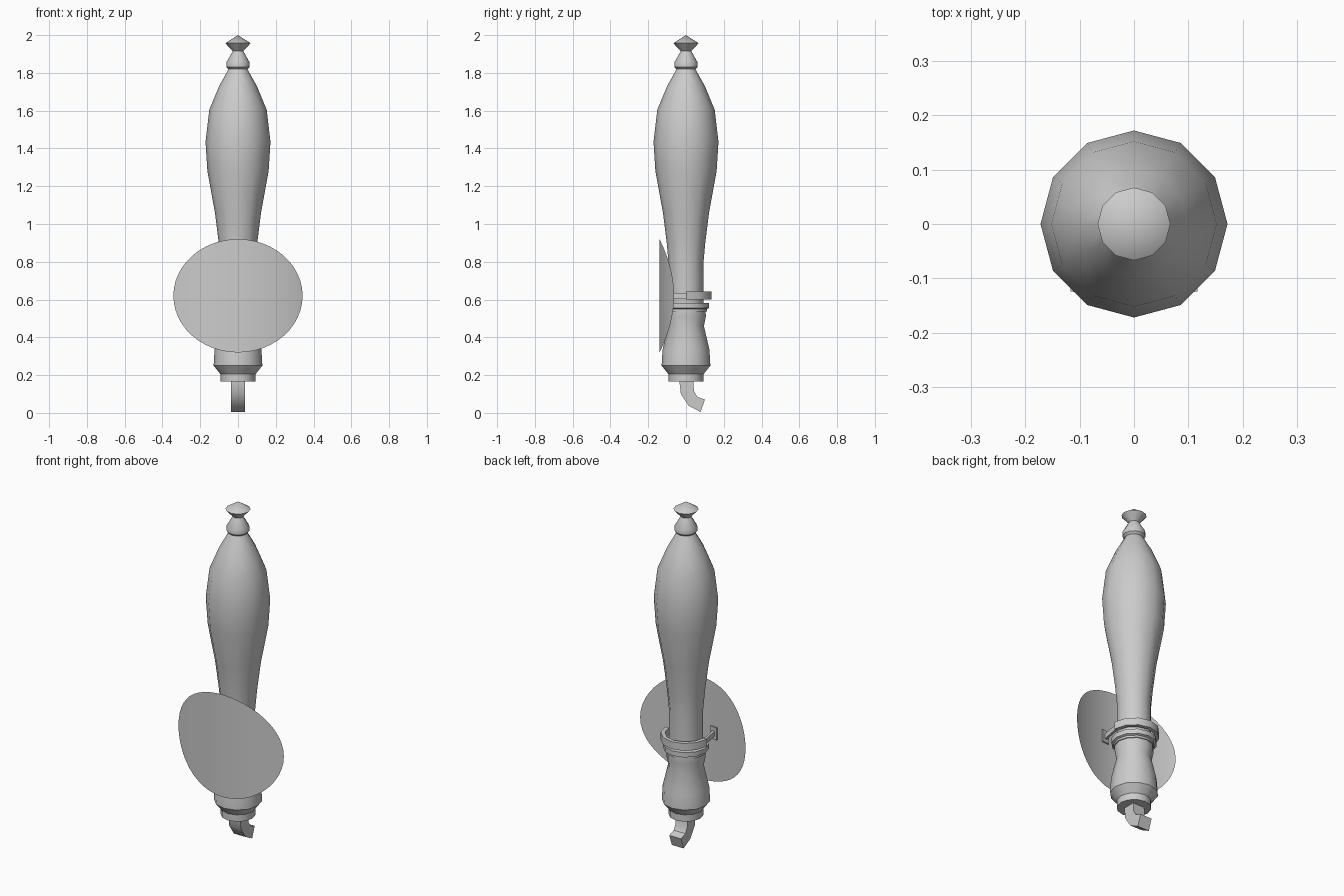
import bpy, bmesh, math
from mathutils import Vector

cube = bpy.data.objects.get("Cube")
if cube:
    bpy.data.objects.remove(cube, do_unlink=True)

grey = bpy.data.materials.new("plain_grey")
grey.use_nodes = True
COLOUR = (0.6, 0.6, 0.6, 1)
grey.diffuse_color = COLOUR
grey.node_tree.nodes["Principled BSDF"].inputs["Base Color"].default_value = COLOUR


def finish(name, bm, closed=True):
    if closed:
        bmesh.ops.recalc_face_normals(bm, faces=bm.faces)
    mesh = bpy.data.meshes.new(name)
    bm.to_mesh(mesh)
    bm.free()
    mesh.materials.append(grey)
    obj = bpy.data.objects.new(name, mesh)
    bpy.context.collection.objects.link(obj)
    bpy.ops.object.select_all(action='DESELECT')
    obj.select_set(True)
    bpy.context.view_layer.objects.active = obj
    bpy.ops.object.shade_smooth_by_angle(angle=math.radians(36))
    return obj


def lathe(name, profile, sides=12):
    """Turn (radius, height) points about the z axis, closing both ends."""
    bm = bmesh.new()
    verts = [bm.verts.new((r, 0, z)) for r, z in profile]
    edges = [bm.edges.new(pair) for pair in zip(verts, verts[1:])]
    bmesh.ops.spin(bm, geom=verts + edges, cent=(0, 0, 0), axis=(0, 0, 1),
                   angle=math.tau, steps=sides, use_merge=False)
    bmesh.ops.remove_doubles(bm, verts=bm.verts, dist=0.0005)
    return finish(name, bm)


def prism(name, outline, offset):
    """Extrude a flat closed outline along an offset."""
    bm = bmesh.new()
    face = bm.faces.new([bm.verts.new(p) for p in outline])
    ext = bmesh.ops.extrude_face_region(bm, geom=[face], use_keep_orig=True)
    moved = [g for g in ext["geom"] if isinstance(g, bmesh.types.BMVert)]
    bmesh.ops.translate(bm, verts=moved, vec=Vector(offset))
    return finish(name, bm)


# Turned parts
lathe("top_knob", [(0, 2), (0.067, 1.957), (0.028, 1.915), (0.062, 1.855),
                   (0.062, 1.832), (0.048, 1.818), (0, 1.818)])
lathe("handle_grip", [(0, 1.82), (0.05, 1.82), (0.10, 1.73), (0.152, 1.605),
                      (0.172, 1.435), (0.162, 1.28), (0.122, 1.06),
                      (0.102, 0.90), (0.092, 0.79), (0.092, 0.57), (0, 0.57)])
lathe("collar", [(0, 0.583), (0.122, 0.583), (0.122, 0.555), (0.11, 0.55),
                 (0.11, 0.538), (0, 0.538)])
lathe("lower_body", [(0, 0.54), (0.104, 0.54), (0.105, 0.51), (0.095, 0.46),
                     (0.124, 0.335), (0.129, 0.25), (0.093, 0.205), (0, 0.205)])
lathe("foot_ring", [(0, 0.21), (0.093, 0.21), (0.093, 0.165), (0, 0.165)])

# Curved square spout
spout = [(-0.035, 0.18), (-0.035, 0.165), (-0.027, 0.10), (0.015, 0.037),
         (0.077, 0.005), (0.10, 0.07), (0.06, 0.085), (0.042, 0.115), (0.038, 0.18)]
prism("spout", [(-0.038, y, z) for y, z in spout], (0.076, 0, 0))

# Half band round the back of the handle
angles = [math.pi * i / 6 for i in range(7)]
band = [(r * math.cos(a), r * math.sin(a), 0.6)
        for r, path in ((0.135, angles), (0.112, angles[::-1])) for a in path]
prism("clamp_band", band, (0, 0, 0.043))

# Arms and tabs joining the band to the badge
for side, s in (("left", 1), ("right", -1)):
    arm = [(0.112, 0.01), (0.126, 0.01), (0.102, -0.122), (0.088, -0.122)]
    prism(side + "_clamp_arm", [(s * x, y, 0.605) for x, y in arm], (0, 0, 0.03))
    tab = [(0.072, -0.13), (0.117, -0.124), (0.117, -0.116), (0.072, -0.122)]
    prism(side + "_clamp_tab", [(s * x, y, 0.585) for x, y in tab], (0, 0, 0.072))

# Thin oval badge, bowed round the upright axis
HALF_W, HALF_H, BOW, STRIPS = 0.342, 0.3, 0.8, 24
bm = bmesh.new()
rows = []
for i in range(STRIPS + 1):
    t = math.pi * i / STRIPS
    x = -HALF_W * math.cos(t)
    y = -0.14 + BOW - math.sqrt(BOW ** 2 - x ** 2)
    h = HALF_H * math.sin(t)
    rows.append([bm.verts.new((x, y, 0.62 + k * h)) for k in (-1, 1)])
for (a, b), (c, d) in zip(rows, rows[1:]):
    bm.faces.new((a, c, d, b))
bmesh.ops.remove_doubles(bm, verts=bm.verts, dist=0.0005)
finish("badge", bm, closed=False)
